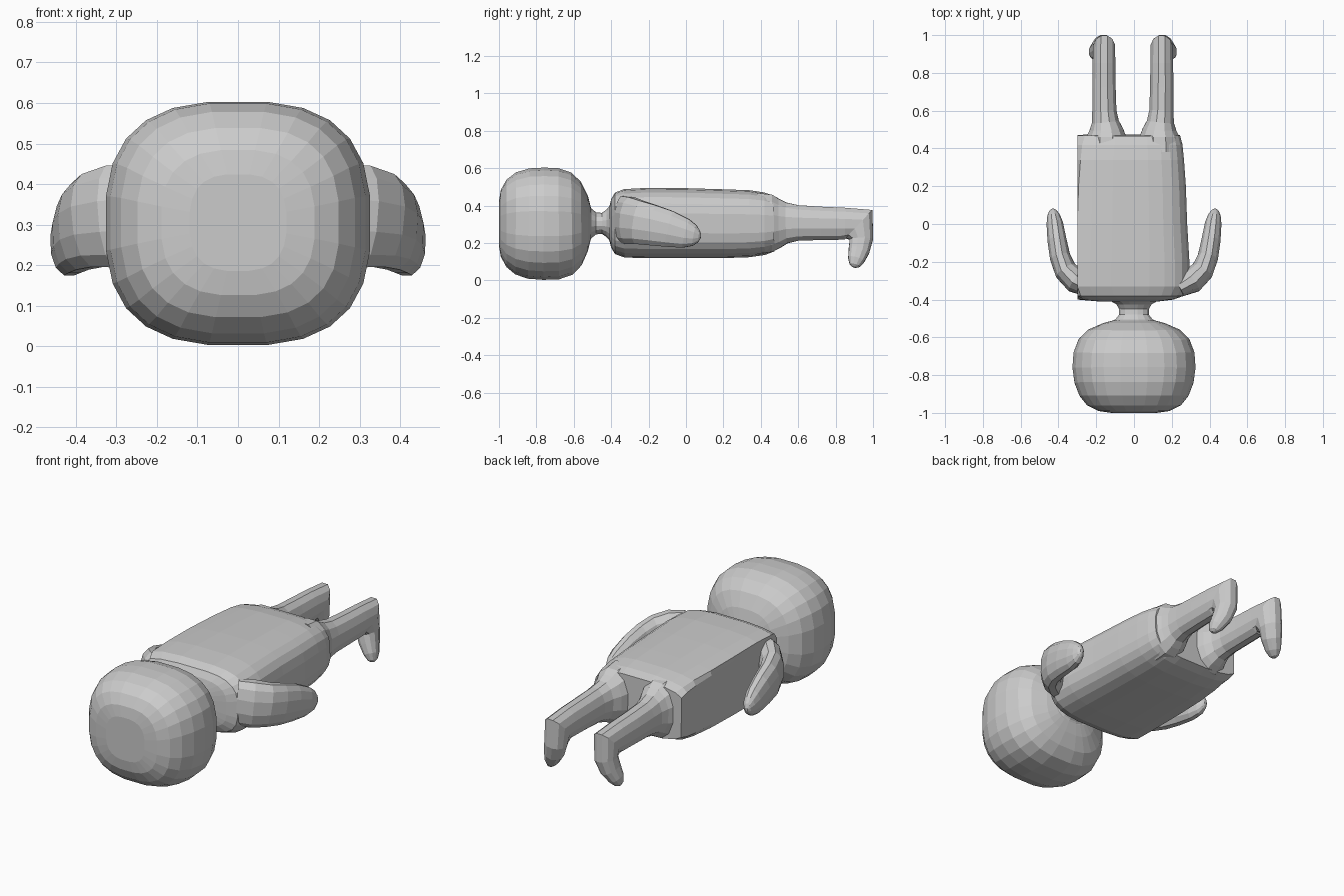
import bpy, bmesh, math
from mathutils import Vector

if "Cube" in bpy.data.objects:
    bpy.data.objects.remove(bpy.data.objects["Cube"], do_unlink=True)

grey = bpy.data.materials.new("plain grey")
grey.use_nodes = True
grey.diffuse_color = (0.6, 0.6, 0.6, 1)
grey.node_tree.nodes["Principled BSDF"].inputs["Base Color"].default_value = (0.6, 0.6, 0.6, 1)


def power(v, n):
    return math.copysign(abs(v) ** (2 / n), v)


def loft(name, rings, side, sides, n, clip=None):
    """Rings are (centre, half size along side, half size across); clip flattens the -x side."""
    bm = bmesh.new()
    loops = []
    for i, (c, a, b) in enumerate(rings):
        before = Vector(rings[max(i - 1, 0)][0])
        after = Vector(rings[min(i + 1, len(rings) - 1)][0])
        t = (after - before).normalized()
        u = Vector(side)
        u = (u - t * u.dot(t)).normalized()
        w = u.cross(t)
        loop = []
        for k in range(sides):
            ang = math.tau * (k + 0.5) / sides
            p = Vector(c) + u * a * power(math.cos(ang), n) + w * b * power(math.sin(ang), n)
            if clip is not None and p.x < 0:
                p.x = max(p.x * 1.45, clip)
            loop.append(bm.verts.new(p))
        loops.append(loop)
    for p, q in zip(loops, loops[1:]):
        for k in range(sides):
            j = (k + 1) % sides
            bm.faces.new((p[k], p[j], q[j], q[k]))
    bm.faces.new(loops[0])
    bm.faces.new(loops[-1])
    bmesh.ops.remove_doubles(bm, verts=bm.verts, dist=0.0005)
    bmesh.ops.recalc_face_normals(bm, faces=bm.faces)
    mesh = bpy.data.meshes.new(name)
    bm.to_mesh(mesh)
    bm.free()
    mesh.materials.append(grey)
    obj = bpy.data.objects.new(name, mesh)
    bpy.context.collection.objects.link(obj)
    return obj


def along_y(rows):
    return [((0, y, z), a, b) for y, a, z, b in rows]


X, Z = (1, 0, 0), (0, 0, 1)

# Head, rounded box
loft("head", along_y([
    (-1.0, .12, .305, .12), (-.99, .19, .305, .18), (-.96, .25, .305, .235),
    (-.91, .29, .305, .275), (-.84, .317, .304, .297), (-.76, .328, .303, .302),
    (-.68, .322, .303, .299), (-.61, .295, .304, .275), (-.56, .245, .305, .225),
    (-.525, .165, .305, .15), (-.51, .11, .305, .09)]), X, 24, 2.7)

# Neck, pinched between head and torso
loft("neck", along_y([
    (-.535, .16, .305, .14), (-.505, .10, .305, .08), (-.48, .08, .305, .06),
    (-.45, .08, .305, .057), (-.425, .095, .305, .075), (-.395, .15, .305, .11)]), X, 16, 2.2)

# Torso, with its right flank cut flat
loft("torso", along_y([
    (-.41, .13, .305, .09), (-.40, .21, .305, .13), (-.38, .265, .305, .165),
    (-.33, .295, .305, .184), (-.2, .295, .307, .189), (0, .283, .306, .188),
    (.2, .276, .303, .185), (.34, .266, .303, .18), (.42, .258, .303, .168),
    (.47, .245, .304, .15)]), X, 24, 3.2, clip=-.30)

# Legs bending down into the pointed feet; arms sweeping back from the shoulders
LEG = [
    ((.135, .38, .305), .12, .168), ((.135, .46, .305), .11, .158),
    ((.135, .50, .305), .092, .135), ((.14, .54, .307), .074, .112),
    ((.145, .60, .307), .066, .098), ((.147, .72, .305), .064, .092),
    ((.147, .85, .303), .062, .088), ((.146, .925, .30), .06, .108),
    ((.15, .938, .22), .057, .064), ((.168, .925, .16), .05, .058),
    ((.192, .91, .11), .038, .045), ((.205, .902, .08), .022, .028),
    ((.208, .90, .07), .008, .01)]
ARM = [
    ((.24, -.34, .325), .13, .05), ((.31, -.30, .32), .13, .07),
    ((.365, -.25, .31), .12, .062), ((.395, -.18, .295), .112, .056),
    ((.412, -.09, .275), .10, .052), ((.424, 0, .25), .08, .045),
    ((.431, .045, .24), .058, .034), ((.435, .07, .237), .032, .02),
    ((.436, .08, .236), .01, .008)]


def placed(rings, sign, shift):
    return [((sign * (c[0] + shift), c[1], c[2]), a, b) for c, a, b in rings]


for label, sign, leg_shift, arm_shift in (("left", 1, 0, -.005), ("right", -1, .012, -.005)):
    loft(label + "_leg", placed(LEG, sign, leg_shift), X, 12, 2.2)
    loft(label + "_arm", placed(ARM, sign, arm_shift), Z, 12, 2.2)
